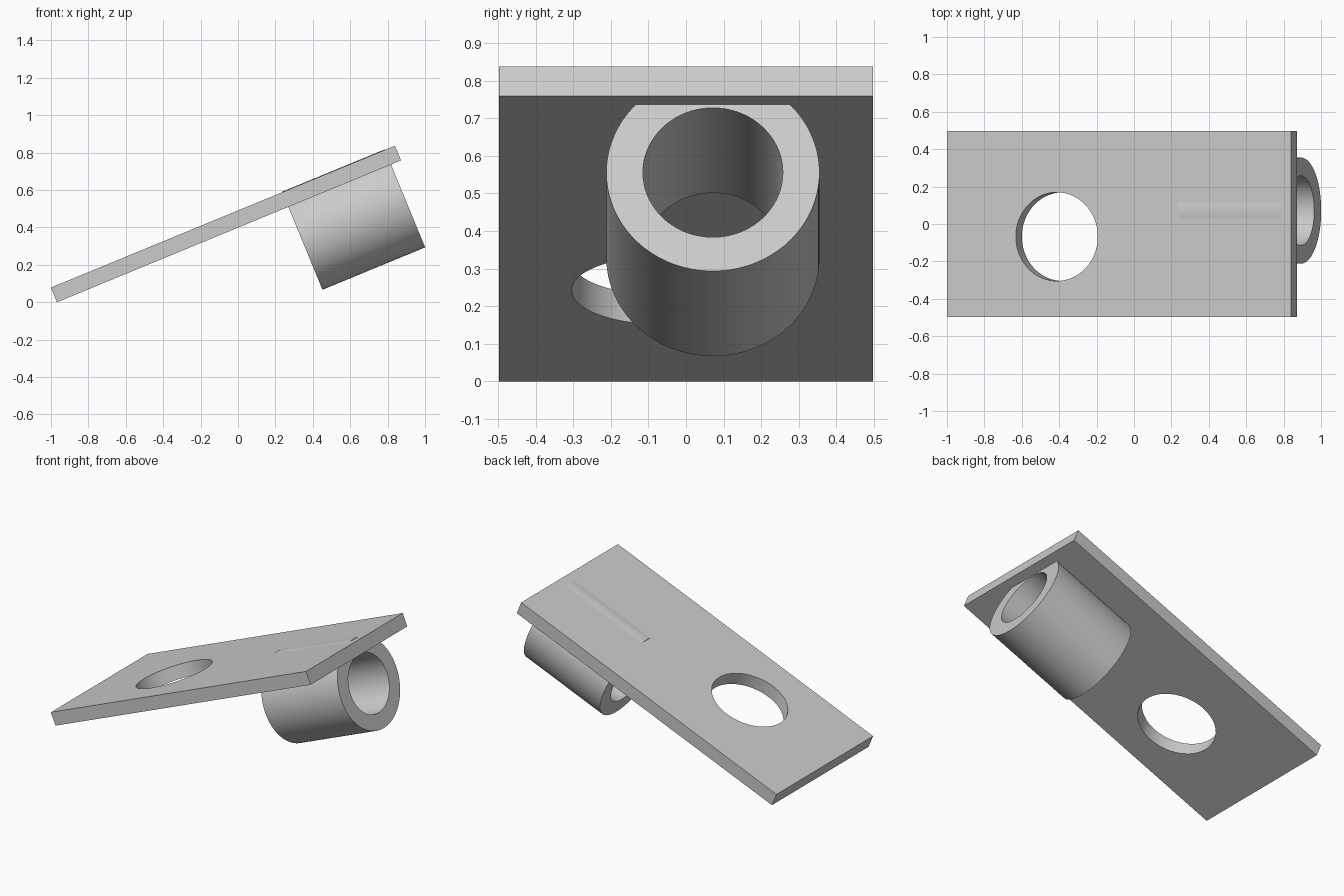
import bpy, bmesh, math
from mathutils import Matrix, Vector

if "Cube" in bpy.data.objects:
    bpy.data.objects.remove(bpy.data.objects["Cube"])

# Everything is built flat (x along the plate, z = 0 at its underside), then tilted
TILT = math.radians(22.4)
FRAME = Matrix.Translation((-0.968, 0, 0)) @ Matrix.Rotation(-TILT, 4, 'Y')
LENGTH, WIDTH, THICK = 1.99, 0.995, 0.085


def add_object(name, bm):
    bmesh.ops.recalc_face_normals(bm, faces=bm.faces)
    mesh = bpy.data.meshes.new(name)
    bm.to_mesh(mesh)
    bm.free()
    obj = bpy.data.objects.new(name, mesh)
    bpy.context.collection.objects.link(obj)
    obj.matrix_world = FRAME
    return obj


def activate(obj):
    bpy.ops.object.select_all(action='DESELECT')
    obj.select_set(True)
    bpy.context.view_layer.objects.active = obj


def smooth(obj):
    activate(obj)
    bpy.ops.object.shade_smooth_by_angle(angle=math.radians(30))


# Plate
bm = bmesh.new()
bmesh.ops.create_cube(bm, size=1, matrix=Matrix.Translation((LENGTH / 2, 0, THICK / 2))
                      @ Matrix.Diagonal((LENGTH, WIDTH, THICK, 1)))
plate = add_object("plate", bm)

# Round hole through the plate
bm = bmesh.new()
bmesh.ops.create_cone(bm, cap_ends=True, segments=96, radius1=0.237, radius2=0.237, depth=0.4,
                      matrix=Matrix.Translation((0.6355, -0.0675, THICK / 2)))
cutter = add_object("hole_cutter", bm)
cutter.hide_render = True
cut = plate.modifiers.new("hole", 'BOOLEAN')
cut.operation = 'DIFFERENCE'
cut.solver = 'EXACT'
cut.object = cutter
activate(plate)
bpy.ops.object.modifier_apply(modifier=cut.name)
bpy.data.objects.remove(cutter)
smooth(plate)

# Tube under the plate, its top just breaking through the upper face
bm = bmesh.new()
axis = Vector((0, 0.0715, -0.1955))
profile = [(1.338, 0.186), (1.932, 0.186), (1.932, 0.2835), (1.338, 0.2835)]
ring = [bm.verts.new(axis + Vector((x, 0, r))) for x, r in profile]
edges = [bm.edges.new((ring[i], ring[(i + 1) % 4])) for i in range(4)]
bmesh.ops.spin(bm, geom=ring + edges, cent=axis, axis=(1, 0, 0),
               angle=2 * math.pi, steps=128, use_merge=True)
bmesh.ops.remove_doubles(bm, verts=bm.verts, dist=1e-5)
smooth(add_object("tube", bm))
